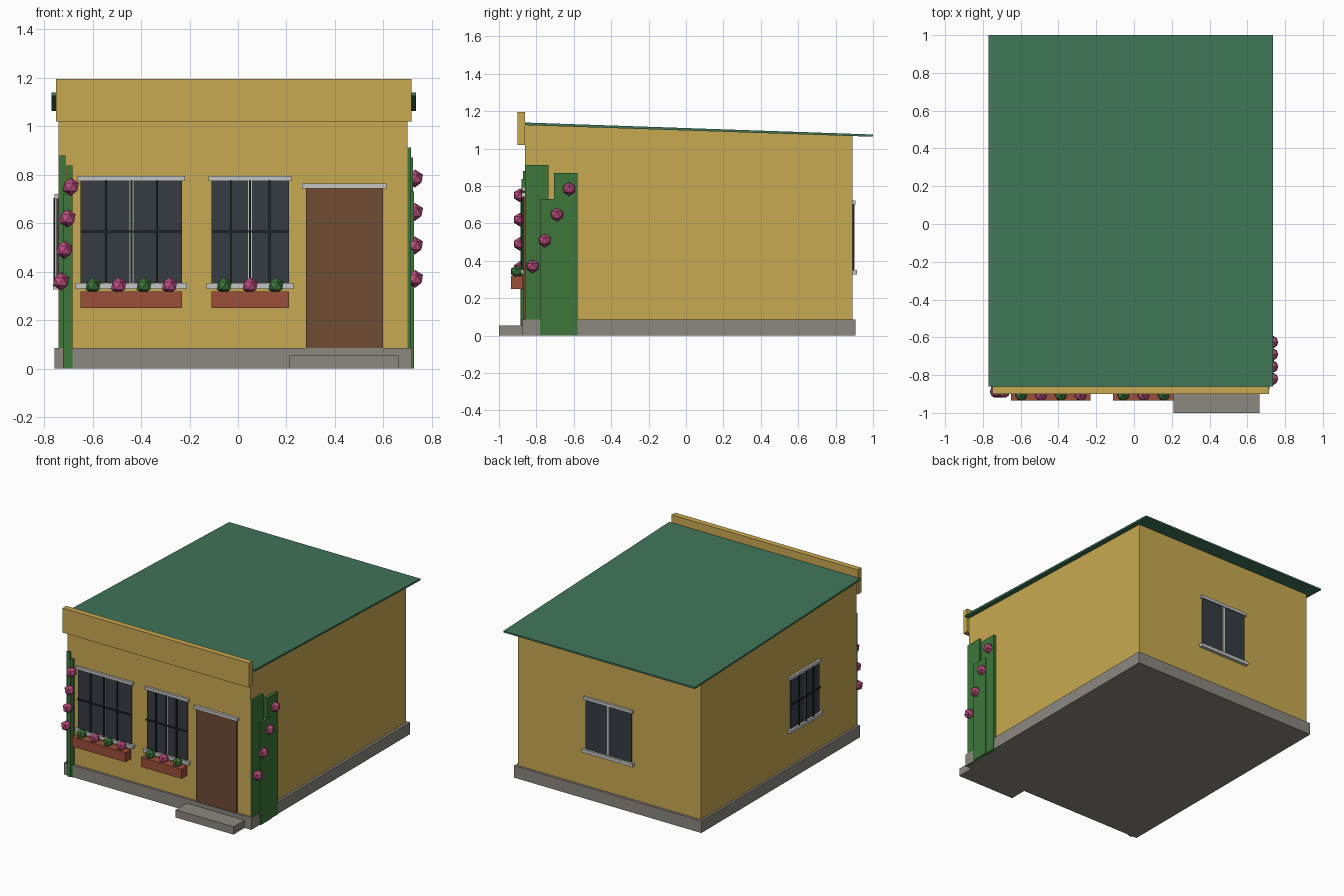
import bpy
import bmesh

cube = bpy.data.objects.get("Cube")
if cube:
    bpy.data.objects.remove(cube, do_unlink=True)


def material(name, r, g, b):
    m = bpy.data.materials.new(name)
    m.use_nodes = True
    m.diffuse_color = (r, g, b, 1)
    m.node_tree.nodes["Principled BSDF"].inputs["Base Color"].default_value = (r, g, b, 1)
    return m


YELLOW = material("yellow plaster", 0.584, 0.402, 0.084)
ROOF = material("roof green", 0.051, 0.178, 0.098)
GLASS = material("dark glass", 0.037, 0.045, 0.058)
WOOD = material("brown wood", 0.162, 0.072, 0.034)
CLAY = material("terracotta", 0.328, 0.080, 0.042)
STONE = material("grey stone", 0.262, 0.242, 0.216)
TRIM = material("pale trim", 0.56, 0.56, 0.54)
LEAF = material("leaf green", 0.048, 0.181, 0.042)
PINK = material("pink blossom", 0.50, 0.075, 0.215)
IRON = material("black iron", 0.016, 0.018, 0.022)

# Wall planes of the house
LEFT, RIGHT, FRONT, BACK = -0.74, 0.70, -0.86, 0.89


def finish(bm, name, mat):
    bmesh.ops.recalc_face_normals(bm, faces=bm.faces)
    mesh = bpy.data.meshes.new(name)
    bm.to_mesh(mesh)
    bm.free()
    mesh.materials.append(mat)
    obj = bpy.data.objects.new(name, mesh)
    bpy.context.collection.objects.link(obj)
    return obj


def box(name, mat, xs, ys, zs):
    bm = bmesh.new()
    bmesh.ops.create_cube(bm, size=1)
    for v in bm.verts:
        v.co = [lo + (hi - lo) * (c + 0.5) for c, (lo, hi) in zip(v.co, (xs, ys, zs))]
    return finish(bm, name, mat)


def side_prism(name, mat, xs, profile):
    """Extrude a (y, z) profile across the width."""
    bm = bmesh.new()
    face = bm.faces.new([bm.verts.new((xs[0], y, z)) for y, z in profile])
    new = bmesh.ops.extrude_face_region(bm, geom=[face])["geom"]
    bmesh.ops.translate(bm, vec=(xs[1] - xs[0], 0, 0),
                        verts=[g for g in new if isinstance(g, bmesh.types.BMVert)])
    return finish(bm, name, mat)


def wall_box(name, mat, wall, us, ds, zs):
    """Box on a wall: us runs along the wall, ds is the distance out of it."""
    plane, sign = {"front": (FRONT, -1), "back": (BACK, 1),
                   "left": (LEFT, -1), "right": (RIGHT, 1)}[wall]
    out = sorted(plane + sign * d for d in ds)
    if wall in ("front", "back"):
        return box(name, mat, us, out, zs)
    return box(name, mat, out, us, zs)


def ball(name, mat, location, radius=0.037):
    bm = bmesh.new()
    bmesh.ops.create_icosphere(bm, subdivisions=1, radius=radius)
    finish(bm, name, mat).location = location


def window(name, wall, centre, width, z0, z1, bars=True):
    a, b = centre - width / 2, centre + width / 2
    wall_box(name + "_glass", GLASS, wall, (a, b), (-0.005, 0.008), (z0, z1))
    wall_box(name + "_mullion", TRIM, wall, (centre - 0.008, centre + 0.008), (0, 0.012), (z0, z1))
    wall_box(name + "_lintel", TRIM, wall, (a - 0.012, b + 0.012), (0, 0.016), (z1 - 0.003, z1 + 0.018))
    wall_box(name + "_sill", TRIM, wall, (a - 0.02, b + 0.02), (0, 0.023), (z0 - 0.024, z0))
    if bars:
        for i in (1, 2, 3):
            u = a + width * i / 4
            wall_box(name + "_bar", IRON, wall, (u - 0.004, u + 0.004), (0.014, 0.022), (z0, z1))
        mid = (z0 + z1) / 2
        wall_box(name + "_crossbar", IRON, wall, (a, b), (0.014, 0.022), (mid - 0.004, mid + 0.004))


def planter(name, centre, width, count):
    a = centre - width / 2
    wall_box(name, CLAY, "front", (a, a + width), (0.012, 0.075), (0.25, 0.318))
    for i in range(count):
        plant, mat = (("shrub", LEAF), ("blossom", PINK))[i % 2]
        ball(name + "_" + plant, mat, (a + width * (i + 0.5) / count, -0.905, 0.342), 0.035)


# Shell of the house
side_prism("walls", YELLOW, (LEFT, RIGHT),
           [(FRONT, 0.01), (BACK, 0.01), (BACK, 1.067), (FRONT, 1.126)])
side_prism("roof", ROOF, (-0.77, 0.735),
           [(FRONT, 1.125), (1.0, 1.063), (1.0, 1.075), (FRONT, 1.139)])
box("parapet", YELLOW, (-0.75, 0.715), (-0.90, FRONT), (1.02, 1.195))
box("plinth", STONE, (-0.756, 0.718), (-0.876, 0.907), (0, 0.085))
box("door_step", STONE, (0.21, 0.665), (-1.0, -0.87), (0, 0.055))

# Door
wall_box("door", WOOD, "front", (0.28, 0.598), (-0.005, 0.01), (0.085, 0.742))
wall_box("door_lintel", TRIM, "front", (0.265, 0.612), (0, 0.02), (0.742, 0.764))

# Windows and flower boxes
window("wide_window", "front", -0.44, 0.42, 0.353, 0.777)
window("narrow_window", "front", 0.05, 0.32, 0.353, 0.777)
window("side_window", "left", -0.27, 0.32, 0.35, 0.703)
window("back_window", "back", -0.018, 0.36, 0.35, 0.703, bars=False)
planter("wide_planter", -0.44, 0.42, 4)
planter("narrow_planter", 0.05, 0.32, 3)

# Climbing plants: three overlapping strips on each of two walls
for us, depth, top in (((-0.737, -0.712), 0.012, 0.88),
                       ((-0.722, -0.697), 0.025, 0.72),
                       ((-0.707, -0.683), 0.020, 0.838)):
    wall_box("front_vine", LEAF, "front", us, (0, depth), (0, top))
for us, depth, top in (((-0.86, -0.735), 0.014, 0.912),
                       ((-0.78, -0.66), 0.026, 0.73),
                       ((-0.705, -0.58), 0.022, 0.87)):
    wall_box("side_vine", LEAF, "right", us, (0, depth), (0, top))

# Blossoms climbing diagonally over the vines
for i in range(4):
    ball("front_vine_blossom", PINK, (-0.73 + 0.0135 * i, -0.888, 0.36 + 0.13 * i))
    ball("side_vine_blossom", PINK, (0.73, -0.82 + 0.065 * i, 0.37 + 0.138 * i))
